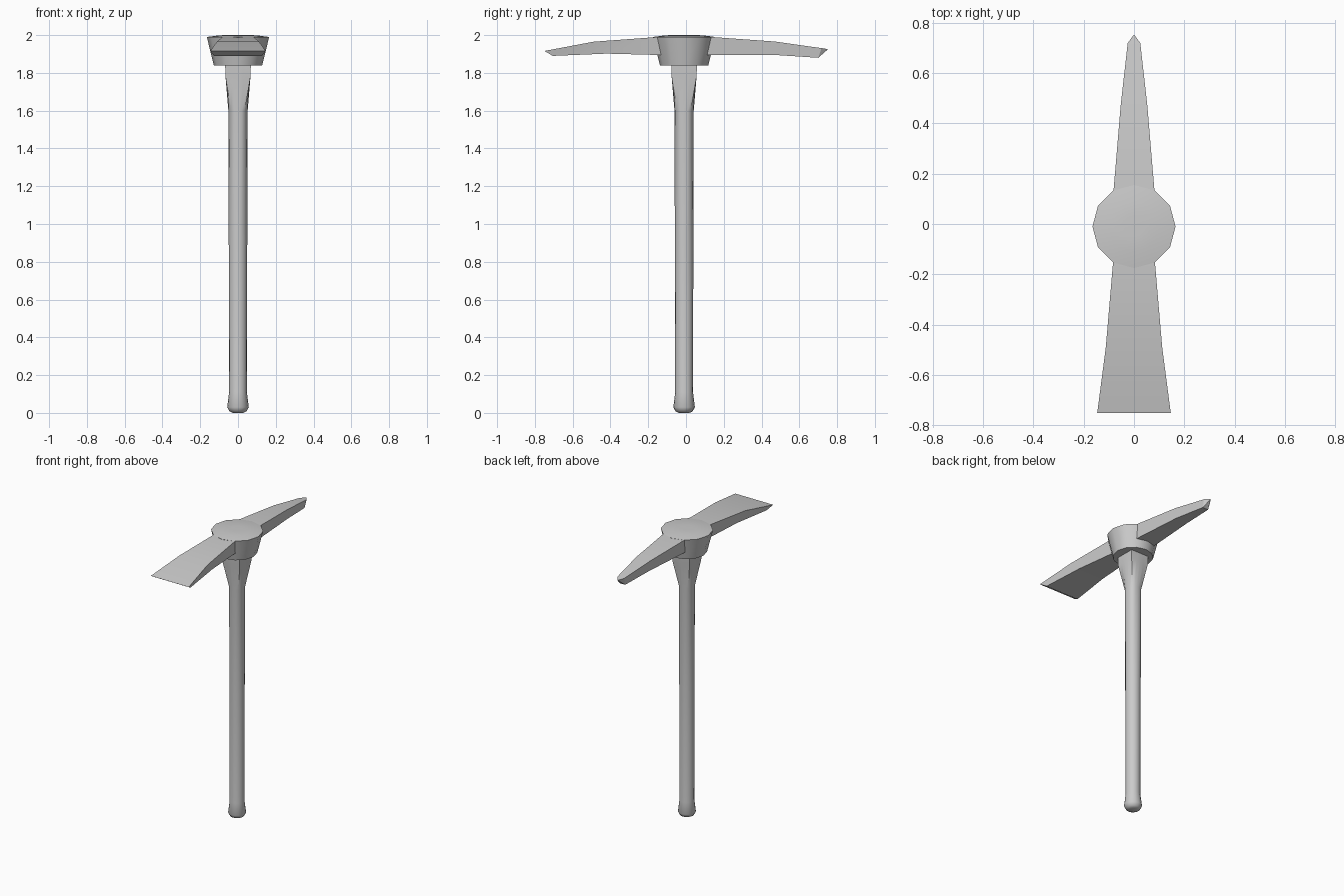
import bpy, bmesh, math

if "Cube" in bpy.data.objects:
    bpy.data.objects.remove(bpy.data.objects["Cube"])

CY = -0.01   # handle and eye axis sit slightly off the origin in y


def loft(name, rings, smooth):
    """Skin a list of equal-length point rings and cap both ends."""
    bm = bmesh.new()
    rows = [[bm.verts.new(p) for p in ring] for ring in rings]
    n = len(rows[0])
    for a, b in zip(rows, rows[1:]):
        for i in range(n):
            j = (i + 1) % n
            bm.faces.new((a[i], a[j], b[j], b[i]))
    bm.faces.new(rows[0])
    bm.faces.new(rows[-1])
    bmesh.ops.remove_doubles(bm, verts=bm.verts, dist=1e-5)
    bmesh.ops.recalc_face_normals(bm, faces=bm.faces)
    mesh = bpy.data.meshes.new(name)
    bm.to_mesh(mesh)
    bm.free()
    ob = bpy.data.objects.new(name, mesh)
    bpy.context.collection.objects.link(ob)
    bpy.ops.object.select_all(action='DESELECT')
    ob.select_set(True)
    bpy.context.view_layer.objects.active = ob
    bpy.ops.object.shade_smooth_by_angle(angle=math.radians(smooth))
    return ob


def ring(n, r, z, square=False):
    """Round ring, or the same points pushed out onto a square."""
    pts = []
    for i in range(n):
        c, s = math.cos(math.tau * i / n), math.sin(math.tau * i / n)
        k = r / max(abs(c), abs(s)) if square else r
        pts.append((c * k, CY + s * k, z))
    return pts


def arm_section(yt, yb, zt, zb, w):
    """Four-sided arm section, a little narrower underneath."""
    b = w * 0.87
    return [(-w, yt, zt), (w, yt, zt), (b, yb, zb), (-b, yb, zb)]


# Handle: round shaft, knob at the foot, square flare under the head
profile = [(0.028, 0), (0.045, 0.008), (0.057, 0.03), (0.047, 0.11),
           (0.049, 0.9), (0.051, 1.6)]
loft("handle", [ring(16, r, z) for r, z in profile] +
     [ring(16, 0.066, 1.78, True), ring(16, 0.069, 1.87, True)], 40)

# Eye: tapered twelve-sided collar with a shallow dome on top
loft("eye_collar", [ring(12, r, z) for r, z in
     [(0.128, 1.84), (0.165, 1.99), (0.1, 1.999), (0.04, 2.0)]], 35)

# Pick arm, ending in a point
tip = [(0, 0.75, 1.925)] * 4
pick = [arm_section(*s) for s in [
    (0.05, 0.05, 1.99, 1.895, 0.086), (0.135, 0.135, 1.99, 1.895, 0.081),
    (0.47, 0.47, 1.966, 1.895, 0.053), (0.718, 0.70, 1.931, 1.88, 0.025)]]
bm_tip = [(-0.002, 0.75, 1.926), (0.002, 0.75, 1.926),
          (0.002, 0.748, 1.922), (-0.002, 0.748, 1.922)]
loft("pick_arm", pick + [bm_tip], 25)

# Adze arm, flaring to a bevelled cutting edge
adze = [arm_section(*s) for s in [
    (-0.05, -0.05, 1.99, 1.895, 0.078), (-0.15, -0.15, 1.99, 1.895, 0.083),
    (-0.49, -0.42, 1.965, 1.902, 0.112), (-0.75, -0.705, 1.916, 1.89, 0.146)]]
loft("adze_arm", adze, 25)
